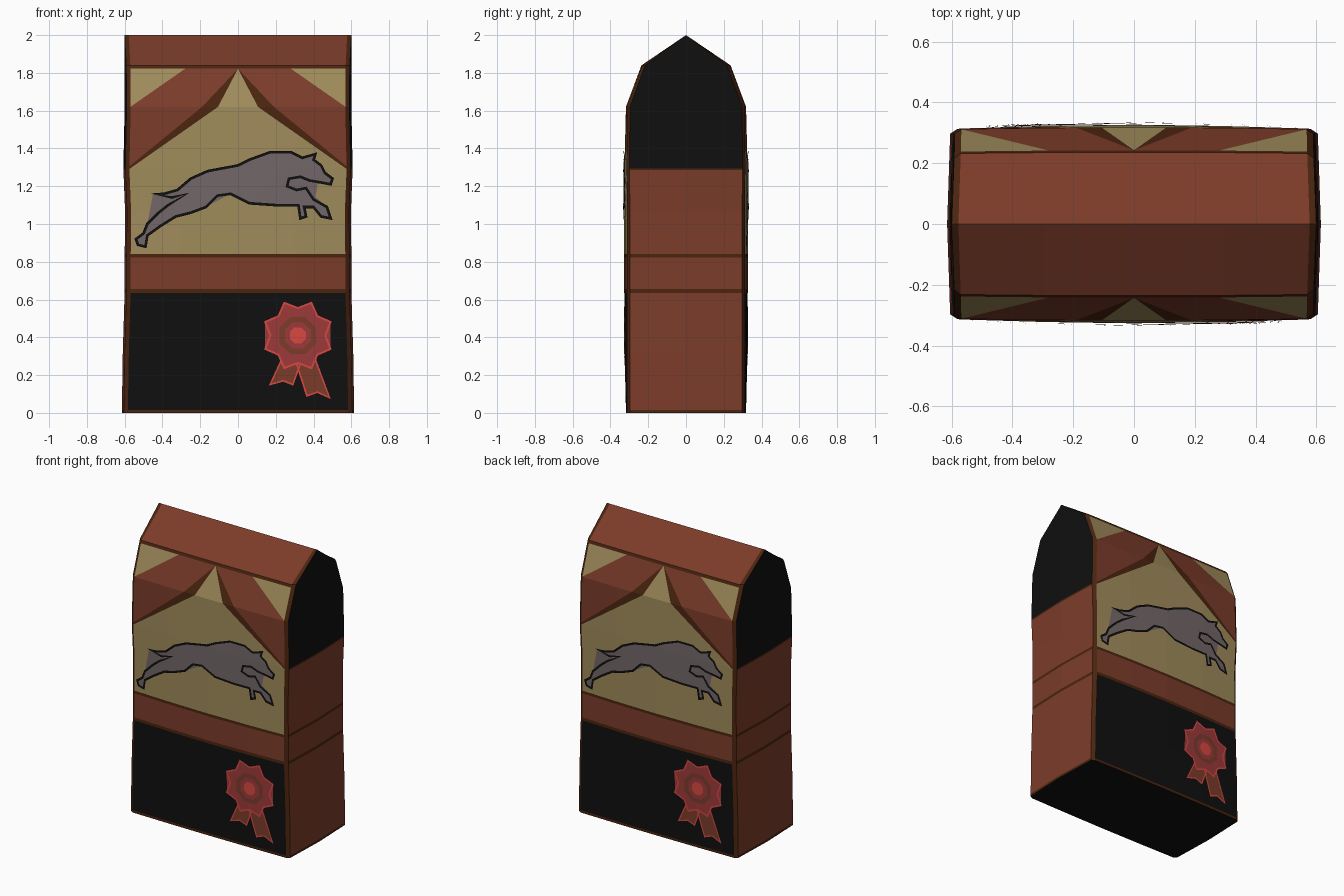
import bpy, bmesh, math
from mathutils import Vector
from mathutils.bvhtree import BVHTree

cube = bpy.data.objects.get("Cube")
if cube:
    bpy.data.objects.remove(cube)


def material(name, *rgb):
    m = bpy.data.materials.new(name)
    m.use_nodes = True
    m.diffuse_color = (*rgb, 1)
    m.node_tree.nodes["Principled BSDF"].inputs["Base Color"].default_value = (*rgb, 1)
    return m


BLACK = material("black", .005, .005, .005)
BROWN = material("red_brown", .2, .045, .023)
TRIM = material("dark_brown_trim", .07, .018, .005)
TAN = material("tan", .35, .26, .105)
GREY = material("hound_grey", .17, .135, .14)
RED = material("rosette_red", .34, .042, .042)
BRIGHT = material("bright_red", .7, .065, .055)
BODY_MATS = [BLACK, BROWN, TRIM, TAN]


def add_object(name, bm, mats):
    mesh = bpy.data.meshes.new(name)
    bm.to_mesh(mesh)
    for m in mats:
        mesh.materials.append(m)
    ob = bpy.data.objects.new(name, mesh)
    bpy.context.collection.objects.link(ob)
    return ob


def cut(bm, faces, point, normal):
    geom = set(faces)
    for f in faces:
        geom.update(f.edges)
        geom.update(f.verts)
    bmesh.ops.bisect_plane(bm, geom=list(geom), dist=1e-5, plane_co=point, plane_no=normal)


# Bag body: rings of (height, half width, half depth, bulge)
RINGS = [(0, .605, .312, .006), (.32, .6, .312, .012), (.645, .59, .312, .015),
         (.83, .59, .312, .015), (1.07, .588, .312, .015), (1.295, .597, .314, .012),
         (1.62, .59, .312, .006), (1.84, .592, .232, .004), (2, .6, 0, 0)]
FRONT, EDGE, SIDE, BOTTOM = range(4)
KINDS = [FRONT] * 4 + [EDGE] + [SIDE] * 2 + [EDGE]


def ring_points(z, w, d, b):
    inner = w - .022
    half = [(-inner, -d), (-.3, -d - b * .7), (0, -d - b), (.3, -d - b * .7),
            (inner, -d), (w, -max(d - .015, 0)), (w + (.01 if d else 0), 0),
            (w, max(d - .015, 0))]
    return [(x * s, y * s, z) for s in (1, -1) for x, y in half]


body = bmesh.new()
loops = [[body.verts.new(p) for p in ring_points(*r)] for r in RINGS]
n = len(loops[0])
for low, high in zip(loops, loops[1:]):
    for i in range(n):
        j = (i + 1) % n
        f = body.faces.new((low[i], low[j], high[j], high[i]))
        f.material_index = KINDS[i % len(KINDS)]
body.faces.new(loops[0][::-1]).material_index = BOTTOM
bmesh.ops.remove_doubles(body, verts=body.verts, dist=1e-4)
bmesh.ops.recalc_face_normals(body, faces=body.faces)

# Horizontal trim lines
for z in (.016, .636, .656, .822, .84, 1.285, 1.822):
    cut(body, body.faces[:], (0, 0, z), (0, 0, 1))

# Curtain folds and upper corner triangles, mirrored left and right
TOP, KNEE, HEM = 1.822, 1.62, 1.295
CURTAIN = [(0, TOP, .106, KNEE), (.106, KNEE, .57, HEM), (0, TOP, .19, KNEE),
           (.19, KNEE, .575, HEM + .01), (.28, TOP, .57, KNEE)]
for side in (-1, 1):
    for x1, z1, x2, z2 in CURTAIN:
        faces = []
        for f in body.faces:
            c = f.calc_center_median()
            if f.material_index == FRONT and c.x * side > 0 and \
                    min(z1, z2) - .01 < c.z < max(z1, z2) + .01:
                faces.append(f)
        cut(body, faces, (x1 * side, 0, z1), (z2 - z1, 0, (x1 - x2) * side))


def line_x(line, z):
    x1, z1, x2, z2 = line
    return x1 + (x2 - x1) * (z - z1) / (z2 - z1)


def curtain_colour(x, z):
    upper = z > KNEE
    if x < line_x(CURTAIN[0 if upper else 1], z):
        return TAN
    if x < line_x(CURTAIN[2 if upper else 3], z):
        return TRIM
    if upper and x > line_x(CURTAIN[4], z):
        return TAN
    return BROWN


def body_colour(kind, c):
    x, z = abs(c.x), c.z
    band = .636 < z < .656 or .822 < z < .84
    if kind == BOTTOM:
        return BLACK
    if kind == EDGE or band or z < .016:
        return TRIM
    if kind == SIDE:
        return BLACK if z > HEM else TRIM if z > 1.285 else BROWN
    if z < .65:
        return BLACK
    if z < .83:
        return BROWN
    if z < HEM:
        return TAN
    if z < TOP:
        return curtain_colour(x, z)
    return TRIM if z < 1.84 else BROWN


for f in body.faces:
    colour = body_colour(f.material_index, f.calc_center_median())
    f.material_index = BODY_MATS.index(colour)
add_object("bag_body", body, BODY_MATS)
surface = BVHTree.FromBMesh(body)


# Thin decals that follow the bag surface, on the front and turned to the back
def decal(name, polygons, mat, lift):
    bm = bmesh.new()
    for poly in polygons:
        bm.faces.new([bm.verts.new((x, 0, z)) for x, z in poly])
    bmesh.ops.triangulate(bm, faces=bm.faces, ngon_method='EAR_CLIP')
    for x in (-.3, 0, .3):
        cut(bm, bm.faces[:], (x, 0, 0), (1, 0, 0))
    for ring in RINGS[1:6]:
        cut(bm, bm.faces[:], (0, 0, ring[0]), (0, 0, 1))
    for v in bm.verts:
        hit = surface.ray_cast(Vector((v.co.x, -2, v.co.z)), Vector((0, 1, 0)))[0]
        v.co.y = (hit.y if hit else -.312) - lift
    bm.normal_update()
    bmesh.ops.reverse_faces(bm, faces=[f for f in bm.faces if f.normal.y > 0])
    front = add_object(name + "_front", bm, [mat])
    back = bpy.data.objects.new(name + "_back", front.data)
    back.rotation_euler.z = math.pi
    bpy.context.collection.objects.link(back)


def outline(points, width):
    """Mitred strip of quads along a closed path."""
    pts = [Vector(p) for p in points]
    pairs = []
    for i, p in enumerate(pts):
        a = (p - pts[i - 1]).normalized()
        b = (pts[(i + 1) % len(pts)] - p).normalized()
        na, nb = Vector((-a.y, a.x)), Vector((-b.y, b.x))
        m = (na + nb).normalized()
        m *= width / 2 / max(m.dot(na), .5)
        pairs.append((p - m, p + m))
    return [(*pairs[i - 1], pairs[i][1], pairs[i][0]) for i in range(len(pairs))]


# Running hound, in hundredths: back and head, forelegs, belly, hind leg
HOUND = [(-45, 116), (-39, 116), (-32, 118), (-25, 124), (-16, 128), (0, 131),
         (6, 134), (17, 138), (28, 138), (34, 135), (41, 137), (40, 134),
         (44, 131), (46, 127), (50, 124), (49, 121), (44, 122), (38, 123),
         (33, 125), (27, 124), (26, 120), (31, 118), (36, 119), (40, 113),
         (47, 109), (49, 103), (44, 104), (40, 109), (35, 109), (36, 104),
         (33, 103), (32, 110), (20, 110), (6, 111), (-4, 116), (-11, 115),
         (-17, 109), (-25, 106), (-33, 104), (-41, 99), (-48, 94), (-49, 88),
         (-53, 89), (-54, 92), (-50, 95), (-48, 100), (-42, 106), (-37, 110),
         (-27, 116), (-35, 114)]
hound = [(x / 100, z / 100) for x, z in HOUND]
decal("hound", [hound], GREY, .005)
decal("hound_outline", outline(hound, .014), BLACK, .008)

# Award rosette with two ribbon tails
CX, CZ = .317, .41


def disc(count, *radii):
    pts = []
    for i in range(count):
        a = math.tau * (i + .5) / count
        r = radii[i % len(radii)]
        pts.append((CX + r * math.cos(a), CZ + r * math.sin(a)))
    return pts


star = disc(16, .15, .15)
star = []
for i in range(16):
    a = math.tau * (i + 1) / 16
    r = .145 if i % 2 else .187
    star.append((CX + r * math.cos(a), CZ + r * math.sin(a)))
tails = [[(.23, .28), (.17, .15), (.24, .17), (.29, .15), (.33, .26)],
         [(.31, .26), (.365, .09), (.42, .11), (.485, .08), (.41, .28)]]
decal("ribbon_tails", tails, BROWN, .003)
decal("ribbon_outline", [q for t in tails for q in outline(t, .009)], BRIGHT, .004)
decal("rosette", [star], RED, .005)
decal("rosette_outline", outline(star, .01), BRIGHT, .006)
decal("rosette_ring", outline(disc(8, .09), .028), BROWN, .007)
decal("rosette_centre", [disc(8, .046)], BRIGHT, .008)
